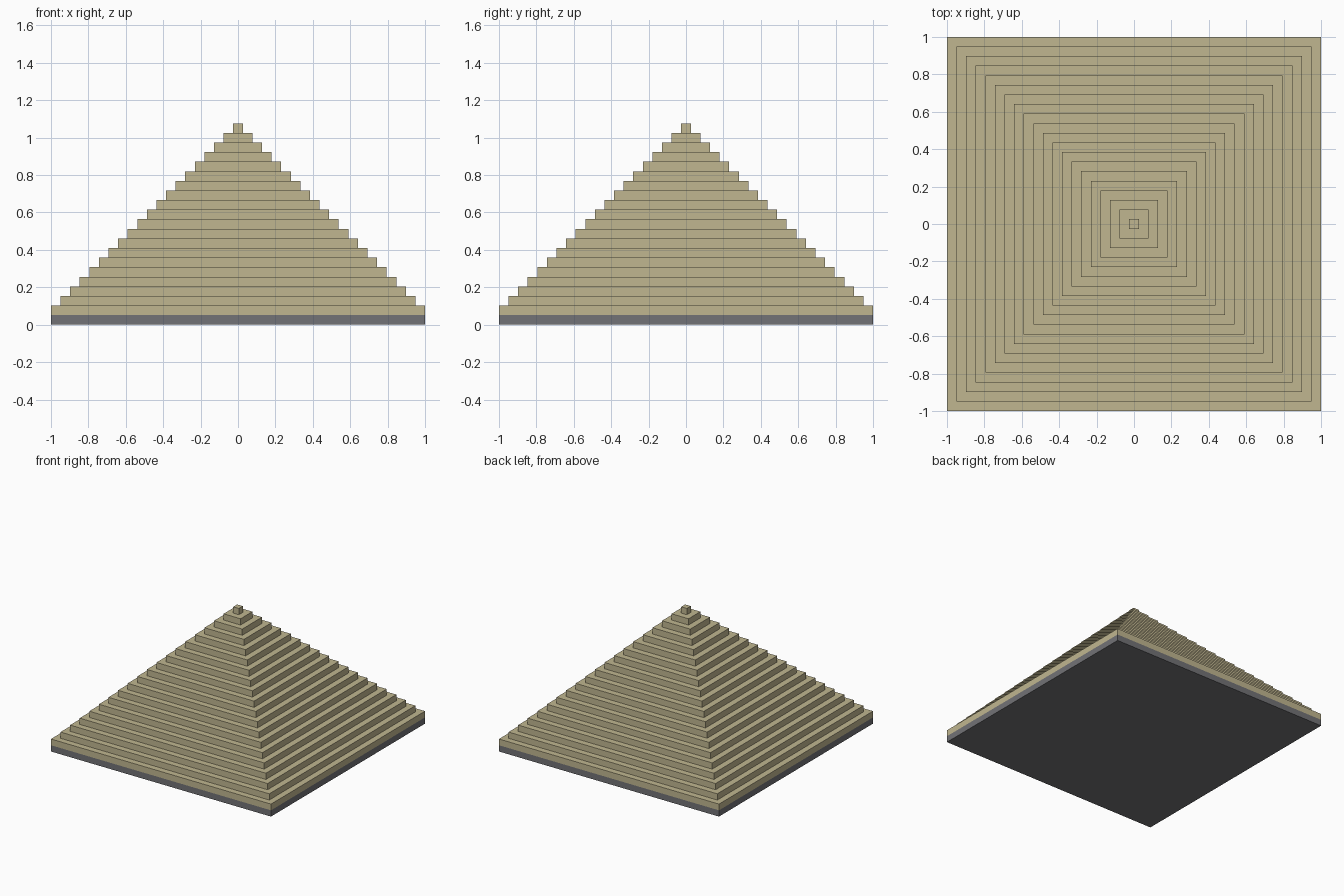
import bpy

# Remove the default object
cube = bpy.data.objects.get("Cube")
if cube:
    bpy.data.objects.remove(cube, do_unlink=True)

TIERS = 20
BLOCK = 2 / (2 * TIERS - 1)  # one block; the bottom tier is 39 blocks wide


def make_material(name, rgb):
    mat = bpy.data.materials.new(name)
    mat.use_nodes = True
    colour = (*rgb, 1)
    mat.diffuse_color = colour
    mat.node_tree.nodes["Principled BSDF"].inputs["Base Color"].default_value = colour
    return mat


def add_slab(name, blocks_wide, level, mat):
    """Square slab one block high, resting at the given level."""
    bpy.ops.mesh.primitive_cube_add(size=1, location=(0, 0, (level + 0.5) * BLOCK))
    slab = bpy.context.object
    slab.name = name
    slab.scale = (blocks_wide * BLOCK, blocks_wide * BLOCK, BLOCK)
    bpy.ops.object.transform_apply(location=False, rotation=False, scale=True)
    slab.data.materials.append(mat)
    return slab


sand = make_material("sand", (0.53, 0.47, 0.28))
stone = make_material("grey stone", (0.17, 0.17, 0.18))

# Stone foundation
add_slab("foundation", 2 * TIERS - 1, 0, stone)

# Stepped sand tiers, each one block narrower on every side
for i in range(TIERS):
    add_slab(f"step_{i + 1:02d}", 2 * (TIERS - i) - 1, i + 1, sand)
